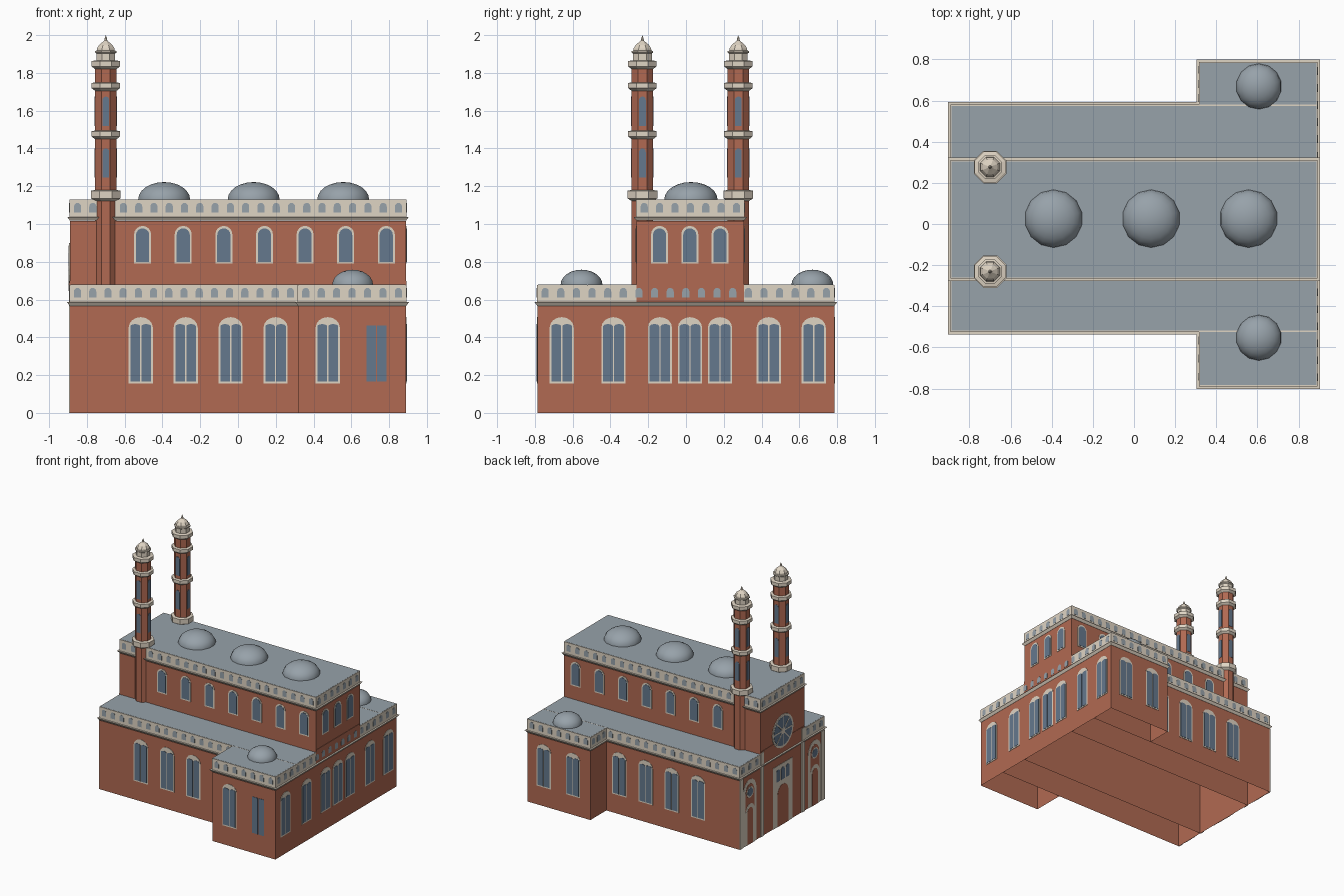
import bpy, bmesh
from math import pi, cos, sin
from mathutils import Vector

if "Cube" in bpy.data.objects:
    bpy.data.objects.remove(bpy.data.objects["Cube"], do_unlink=True)


def material(name, rgb):
    m = bpy.data.materials.new(name)
    m.use_nodes = True
    m.diffuse_color = (*rgb, 1)
    m.node_tree.nodes["Principled BSDF"].inputs["Base Color"].default_value = (*rgb, 1)
    return m


BRICK = material("brick red", (0.44, 0.143, 0.085))
CREAM = material("cream stone", (0.74, 0.66, 0.55))
SLATE = material("slate grey", (0.31, 0.36, 0.40))
GLASS = material("window blue", (0.13, 0.19, 0.27))


def finish(name, bm, mat, smooth=False):
    bmesh.ops.recalc_face_normals(bm, faces=bm.faces)
    me = bpy.data.meshes.new(name)
    bm.to_mesh(me)
    bm.free()
    me.materials.append(mat)
    ob = bpy.data.objects.new(name, me)
    bpy.context.collection.objects.link(ob)
    if smooth:
        for p in me.polygons:
            p.use_smooth = True
    return ob


def box(name, x0, x1, y0, y1, z0, z1, mat, taper=0.0, open_bottom=False):
    """Box whose lower edge may be drawn in, or whose underside may be open."""
    bm = bmesh.new()
    for v in bmesh.ops.create_cube(bm, size=1)["verts"]:
        t = 2 * taper if v.co.z < 0 else 0
        v.co = ((x0 + x1) / 2 + v.co.x * (x1 - x0 - t),
                (y0 + y1) / 2 + v.co.y * (y1 - y0 - t),
                (z0 + z1) / 2 + v.co.z * (z1 - z0))
    if open_bottom:
        low = [f for f in bm.faces if all(v.co.z < z0 + 1e-4 for v in f.verts)]
        bmesh.ops.delete(bm, geom=low, context="FACES_ONLY")
    return finish(name, bm, mat)


def lathe(name, profile, sides, cx, cy, mat, smooth=False):
    bm = bmesh.new()
    rings = []
    for r, z in profile:
        ang = [2 * pi * (i + 0.5) / sides for i in range(sides)]
        rings.append([bm.verts.new((cx + r * cos(a), cy + r * sin(a), z)) for a in ang])
    for a, b in zip(rings, rings[1:]):
        for i in range(sides):
            j = (i + 1) % sides
            bm.faces.new((a[i], a[j], b[j], b[i]))
    bm.faces.new(rings[0])
    bm.faces.new(rings[-1])
    bmesh.ops.remove_doubles(bm, verts=bm.verts, dist=1e-5)
    return finish(name, bm, mat, smooth)


# Wall directions: u runs along the wall, d is the distance outward
WALLS = {"front": lambda u, d, z: (u, -d, z), "back": lambda u, d, z: (u, d, z),
         "east": lambda u, d, z: (d, u, z), "entrance": lambda u, d, z: (-d, u, z)}


def plates(name, wall, d, thick, outlines, mat):
    """Thin raised plates on a wall, one per outline."""
    bm = bmesh.new()
    put = WALLS[wall]
    for pts in outlines:
        inner = [bm.verts.new(put(u, d, z)) for u, z in pts]
        outer = [bm.verts.new(put(u, d + thick, z)) for u, z in pts]
        bm.faces.new(outer)
        for i in range(len(pts)):
            j = (i + 1) % len(pts)
            bm.faces.new((inner[i], inner[j], outer[j], outer[i]))
    return finish(name, bm, mat)


def arch(u, half, z0, z1, rise, steps=8):
    pts = [(u - half, z0), (u + half, z0)]
    for i in range(steps + 1):
        a = pi * i / steps
        pts.append((u + half * cos(a), z1 - rise + rise * sin(a)))
    return pts


def disc(u, z, r, n=16):
    return [(u + r * cos(2 * pi * i / n), z + r * sin(2 * pi * i / n)) for i in range(n)]


def rect(u0, u1, z0, z1):
    return [(u0, z0), (u1, z0), (u1, z1), (u0, z1)]


def single_windows(name, wall, d, centres):
    plates(name + "_frames", wall, d, 0.003, [arch(u, 0.045, 0.79, 0.99, 0.045) for u in centres], CREAM)
    plates(name + "_glass", wall, d, 0.005, [arch(u, 0.035, 0.80, 0.977, 0.035) for u in centres], GLASS)


def double_windows(name, wall, d, centres):
    plates(name + "_frames", wall, d, 0.003, [arch(u, 0.064, 0.155, 0.507, 0.055) for u in centres], CREAM)
    panes = [arch(u + s * 0.029, 0.0255, 0.165, 0.47, 0.012) for u in centres for s in (-1, 1)]
    plates(name + "_glass", wall, d, 0.005, panes, GLASS)


def niches(name, wall, d, u0, u1, z):
    n = round((u1 - u0) / 0.081)
    step = (u1 - u0) / n
    plates(name, wall, d, 0.0015,
           [arch(u0 + (i + 0.5) * step, 0.019, z, z + 0.052, 0.019, 6) for i in range(n)], SLATE)


P = 0.002  # parapet overhang


def block(name, x0, x1, y0, y1, top):
    """Hollow brick block with tapered cornice, parapet and flat roof."""
    box(name + "_walls", x0, x1, y0, y1, 0, top - 0.113, BRICK, open_bottom=True)
    e = 0.015
    box(name + "_cornice", x0 - e, x1 + e, y0 - e, y1 + e, top - 0.112, top - 0.092, CREAM, taper=e)
    box(name + "_parapet", x0 - P, x1 + P, y0 - P, y1 + P, top - 0.092, top, CREAM)
    e = 0.003
    box(name + "_roof", x0 + e, x1 - e, y0 + e, y1 - e, top - 0.01, top + 0.001, SLATE)


# Building masses
END, WING = 0.890, 0.318
NAVE0, NAVE1, AISLE0, AISLE1, TRAN0, TRAN1 = -0.262, 0.308, -0.522, 0.578, -0.787, 0.785
LOW, HIGH = 0.678, 1.13
block("nave", -END, END, NAVE0, NAVE1, HIGH)
block("aisle", -END, END, AISLE0, AISLE1, LOW)
block("front_transept", WING, END, TRAN0, AISLE0, LOW)
block("back_transept", WING, END, AISLE1, TRAN1, LOW)
FACE = END + P + 0.001
for name, s in (("east", 1), ("entrance", -1)):
    a, b = sorted((s * 0.87, s * FACE))
    box(name + "_nave_wall", a, b, NAVE0, NAVE1, LOW - 0.09, LOW + 0.02, BRICK)

# Parapet niches
for wall, nave, aisle, tran in (("front", -NAVE0, -AISLE0, -TRAN0), ("back", NAVE1, AISLE1, TRAN1)):
    niches(wall + "_nave_niches", wall, nave + P, -END, END, 1.06)
    niches(wall + "_aisle_niches", wall, aisle + P, -END, WING, 0.61)
    niches(wall + "_transept_niches", wall, tran + P, WING, END, 0.61)
niches("east_low_niches", "east", FACE, TRAN0, TRAN1, 0.61)
for wall in ("east", "entrance"):
    niches(wall + "_nave_niches", wall, END + P, NAVE0, NAVE1, 1.06)
for name, d, lo, hi in (("aisle_front", END, AISLE0, NAVE0), ("aisle_back", END, NAVE1, AISLE1),
                        ("transept_front", -WING, TRAN0, AISLE0), ("transept_back", -WING, AISLE1, TRAN1)):
    niches(name + "_side_niches", "entrance", d + P, lo, hi, 0.61)

# Windows
upper = [-0.505 + 0.215 * i for i in range(7)]
lower = [-0.515 + 0.238 * i for i in range(4)]
single_windows("front_nave_window", "front", -NAVE0, upper)
single_windows("back_nave_window", "back", NAVE1, upper)
single_windows("east_nave_window", "east", END, [-0.14, 0.02, 0.18])
double_windows("front_aisle_window", "front", -AISLE0, lower)
double_windows("back_aisle_window", "back", AISLE1, lower)
double_windows("front_transept_window", "front", -TRAN0, [0.475])
plates("front_transept_plain_panes", "front", -TRAN0, 0.003,
       [rect(0.681, 0.731, 0.165, 0.462), rect(0.737, 0.787, 0.165, 0.462)], GLASS)
double_windows("back_transept_window", "back", TRAN1, [0.475, 0.74])
double_windows("east_window", "east", END, [-0.658, -0.384, -0.138, 0.021, 0.18, 0.438, 0.676])

# Entrance facade: piers, portals and rose window
MID = 0.02
piers = [rect(y - 0.022, y + 0.022, 0, LOW - 0.11) for y in (AISLE0 + 0.022, AISLE1 - 0.022)]
piers += [rect(y - 0.02, y + 0.02, 0, LOW + 0.01) for y in (NAVE0 + 0.02, NAVE1 - 0.02)]
plates("entrance_piers", "entrance", END, 0.006, piers, CREAM)
plates("main_portal_surround", "entrance", END, 0.003, [rect(MID - 0.125, MID + 0.125, 0, 0.5)], CREAM)
plates("main_portal_door", "entrance", END, 0.005, [arch(MID, 0.07, 0, 0.33, 0.07)], BRICK)
plates("main_portal_windows", "entrance", END, 0.005,
       [arch(MID + 0.062 * i, 0.023, 0.37, 0.47, 0.023) for i in (-1, 0, 1)], GLASS)
sides = (-0.395, 0.445)
plates("side_portal_surrounds", "entrance", END, 0.002, [arch(y, 0.085, 0, 0.53, 0.1) for y in sides], CREAM)
plates("side_portal_infills", "entrance", END, 0.003, [arch(y, 0.058, 0, 0.495, 0.08) for y in sides], BRICK)
plates("side_portal_bands", "entrance", END, 0.004, [arch(y, 0.058, 0, 0.33, 0.06) for y in sides], CREAM)
plates("side_portal_doors", "entrance", END, 0.005, [arch(y, 0.036, 0, 0.30, 0.04) for y in sides], BRICK)
plates("side_oculus_rings", "entrance", END, 0.005, [disc(y, 0.425, 0.045) for y in sides], CREAM)
plates("side_oculus_glass", "entrance", END, 0.006, [disc(y, 0.425, 0.034) for y in sides], GLASS)
ROSE = Vector((MID, 0.765))
plates("rose_ring", "entrance", END, 0.005, [disc(*ROSE, 0.135, 24)], CREAM)
plates("rose_glass", "entrance", END, 0.006, [disc(*ROSE, 0.118, 24)], GLASS)
for i in range(4):
    along = Vector((cos(pi * i / 4), sin(pi * i / 4)))
    side = Vector((-along.y, along.x)) * 0.005
    along *= 0.12
    corners = (along + side, side - along, -along - side, along - side)
    plates("rose_spoke_%d" % i, "entrance", END, 0.007 + i * 0.0002, [[ROSE + p for p in corners]], CREAM)
plates("rose_hub", "entrance", END, 0.008, [disc(*ROSE, 0.025)], CREAM)


# Domes
def dome(name, x, y, z, r, h):
    prof = [(r * cos(pi / 2 * i / 6), z + h * sin(pi / 2 * i / 6)) for i in range(6)] + [(0.0, z + h)]
    lathe(name, [(r, z - 0.01)] + prof, 14, x, y, SLATE, True)


for i in range(3):
    dome("nave_dome_%d" % i, -0.391 + 0.474 * i, 0.026, HIGH, 0.141, 0.092)
dome("front_transept_dome", 0.607, -0.553, LOW, 0.111, 0.08)
dome("back_transept_dome", 0.607, 0.669, LOW, 0.111, 0.08)

# Minarets: octagonal shafts with rings, slit windows and onion caps
OCT = 1 / cos(pi / 8)
MX, R = -0.70, 0.057
for name, my in (("front_minaret", -0.231), ("back_minaret", 0.277)):
    lathe(name + "_shaft", [(R * OCT, 0.6), (R * OCT, 1.86)], 8, MX, my, BRICK)
    for i, (za, zb) in enumerate(((1.13, 1.18), (1.457, 1.495), (1.713, 1.75), (1.828, 1.866))):
        big = (0.079 if i == 0 else 0.075) * OCT
        lathe("%s_ring_%d" % (name, i),
              [(R * OCT, za - 0.008), (big, za + 0.006), (big, zb - 0.004), (R * OCT, zb)], 8, MX, my, CREAM)
    lathe(name + "_lantern", [(0.054, 1.86), (0.054, 1.902), (0.062, 1.908), (0.062, 1.916), (0.05, 1.918)],
          8, MX, my, CREAM)
    lathe(name + "_cap", [(0.052, 1.915), (0.05, 1.93), (0.038, 1.948), (0.02, 1.962),
                          (0.009, 1.971), (0.006, 1.985), (0, 2.0)], 8, MX, my, CREAM)
    for wall, u, d in (("front", MX, R - my), ("back", MX, R + my),
                       ("east", my, MX + R), ("entrance", my, R - MX)):
        plates("%s_%s_slits" % (name, wall), wall, d, 0.002,
               [arch(u, 0.018, z, z + 0.155, 0.018, 6) for z in (1.245, 1.52)], GLASS)
